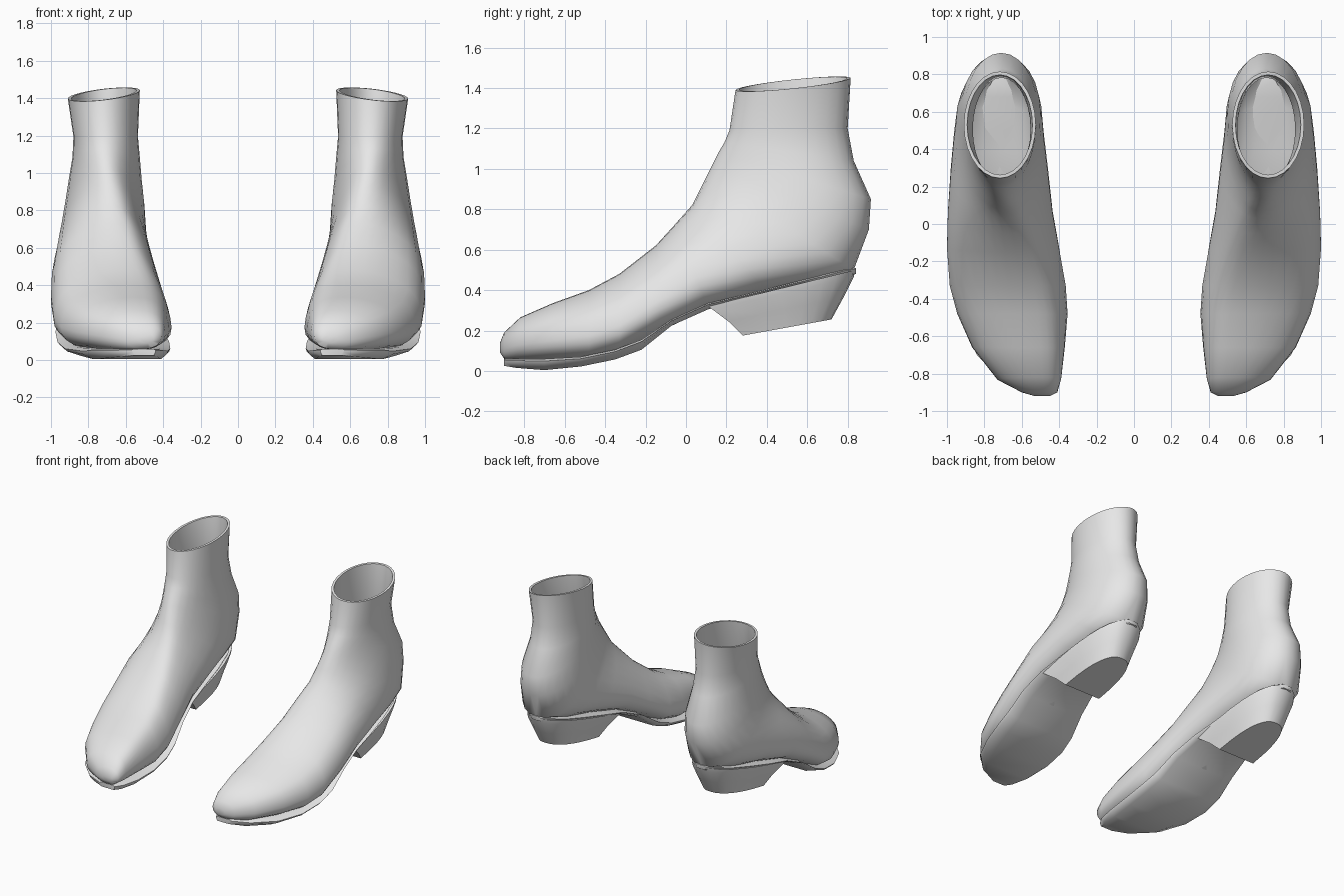
import bpy, bmesh, math

if "Cube" in bpy.data.objects:
    bpy.data.objects.remove(bpy.data.objects["Cube"])

leather = bpy.data.materials.new("light grey")
leather.diffuse_color = (0.8, 0.8, 0.8, 1)
leather.use_nodes = True
leather.node_tree.nodes["Principled BSDF"].inputs["Base Color"].default_value = leather.diffuse_color
SEG = 28


def loft(name, rings, angle):
    """Skin closed rings into a capped solid and mirror it for the pair."""
    bm = bmesh.new()
    rows = [[bm.verts.new(p) for p in ring] for ring in rings]
    for a, b in zip(rows, rows[1:]):
        n = len(a)
        for i in range(n):
            j = (i + 1) % n
            bm.faces.new((a[i], a[j], b[j], b[i]))
    bm.faces.new(rows[0][::-1])
    bm.faces.new(rows[-1])
    bmesh.ops.recalc_face_normals(bm, faces=bm.faces[:])
    me = bpy.data.meshes.new(name)
    bm.to_mesh(me)
    bm.free()
    me.materials.append(leather)
    ob = bpy.data.objects.new(name, me)
    bpy.context.collection.objects.link(ob)
    bpy.ops.object.select_all(action='DESELECT')
    ob.select_set(True)
    bpy.context.view_layer.objects.active = ob
    bpy.ops.object.shade_smooth_by_angle(angle=math.radians(angle))
    mod = ob.modifiers.new("pair", 'MIRROR')
    mod.use_axis = (True, False, False)
    mod.use_mirror_merge = False
    return ob


def section(fy, fz, by, bz, x0, x1, fx, egg, box, tilt=0.0, inset=0.0):
    """Egg-shaped ring between a front/top point and a back/bottom point."""
    cx, w = (x0 + x1) / 2, (x1 - x0) / 2 - inset
    length = math.hypot(fy - by, fz - bz)
    s = max(0.1, 1 - 2 * inset / length)
    ts = [2 * math.pi * i / SEG for i in range(SEG)]

    def power(v):
        return math.copysign(abs(v) ** box, v)
    lat = [power(math.sin(t)) * (1 - egg * math.cos(t)) for t in ts]
    top = max(lat)
    pts = []
    for t, l in zip(ts, lat):
        u = power(math.cos(t)) * s
        l /= top
        x = cx + w * l + (fx - cx) * max(0, math.cos(t)) ** 2
        pts.append((x, (fy + by) / 2 + u * (fy - by) / 2,
                    (fz + bz) / 2 + u * (fz - bz) / 2 - tilt * l))
    return pts


# Upper: sections fan from the toe round the heel to the collar
# front y, front z, back y, back z, inner x, outer x, ridge x, egg, boxiness
upper = [
    (-.92, .14, -.92, .09, .45, .53, .49, 0, 1),
    (-.90, .19, -.90, .06, .41, .60, .50, 0, .9),
    (-.82, .265, -.84, .05, .39, .73, .53, .1, .85),
    (-.66, .335, -.66, .05, .37, .865, .56, .15, .8),
    (-.48, .40, -.48, .05, .355, .945, .58, .2, .8),
    (-.33, .48, -.33, .085, .365, .985, .60, .25, .8),
    (-.15, .62, -.12, .20, .40, 1.0, .63, .35, .82),
    (-.05, .73, .11, .31, .435, .995, .65, .35, .85),
    (.03, .82, .40, .39, .46, .98, .67, .35, .88),
    (.07, .90, .65, .44, .48, .965, .68, .3, .92),
    (.10, .96, .83, .50, .49, .95, .69, .25, .95),
    (.13, 1.02, .905, .70, .50, .925, .70, .2, 1),
    (.16, 1.08, .915, .85, .515, .905, .705, .12, 1),
    (.19, 1.13, .83, 1.04, .525, .885, .71, .05, 1),
    (.215, 1.19, .80, 1.20, .535, .88, .71, 0, 1),
    (.245, 1.39, .815, 1.45, .525, .91, .717, 0, 1, .022),
]
outer = [section(*r) for r in upper]
lining = [section(*r, inset=.018) for r in upper[:2:-1]]
loft("boot_upper", outer + lining, 50)

# Sole: thin plate following the foot
# y, top z, bottom z, inner x, outer x
sole_stations = [
    (-.90, .06, .025, .44, .57),
    (-.84, .06, .015, .405, .70),
    (-.70, .06, .004, .375, .84),
    (-.52, .07, .022, .362, .925),
    (-.35, .105, .057, .368, .965),
    (-.22, .155, .105, .39, .975),
    (-.07, .255, .225, .425, .97),
    (.11, .335, .305, .465, .955),
    (.30, .38, .35, .495, .94),
    (.50, .43, .40, .52, .915),
    (.68, .475, .44, .56, .875),
    (.79, .505, .465, .62, .815),
    (.84, .51, .48, .675, .76),
]
sole = []
for y, zt, zb, a, b in sole_stations:
    w, h = b - a, zt - zb
    sole.append([(a + .1 * w, y, zt), (b - .1 * w, y, zt), (b, y, zt - .2 * h),
                 (b - .02 * w, y, zb + .5 * h), (b - .15 * w, y, zb),
                 (a + .08 * w, y, zb), (a + .01 * w, y, zb + .5 * h),
                 (a, y, zt - .2 * h)])
loft("sole", sole, 50)

# Heel: D-shaped block with straight breast, tapering to the ground
# front y, front z, back y, back z, half width
heel = []
for y0, z0, y1, z1, w in [(.11, .32, .84, .50, .225), (.13, .305, .83, .465, .22),
                          (.21, .245, .78, .365, .185), (.28, .175, .72, .255, .155)]:
    ring = []
    for i in range(17):
        t = math.pi * i / 16
        f = math.sin(t) ** .75
        ring.append((.715 + w * math.copysign(abs(math.cos(t)) ** .8, math.cos(t)),
                     y0 + f * (y1 - y0), z0 + f * (z1 - z0)))
    heel.append(ring)
loft("heel", heel, 40)
